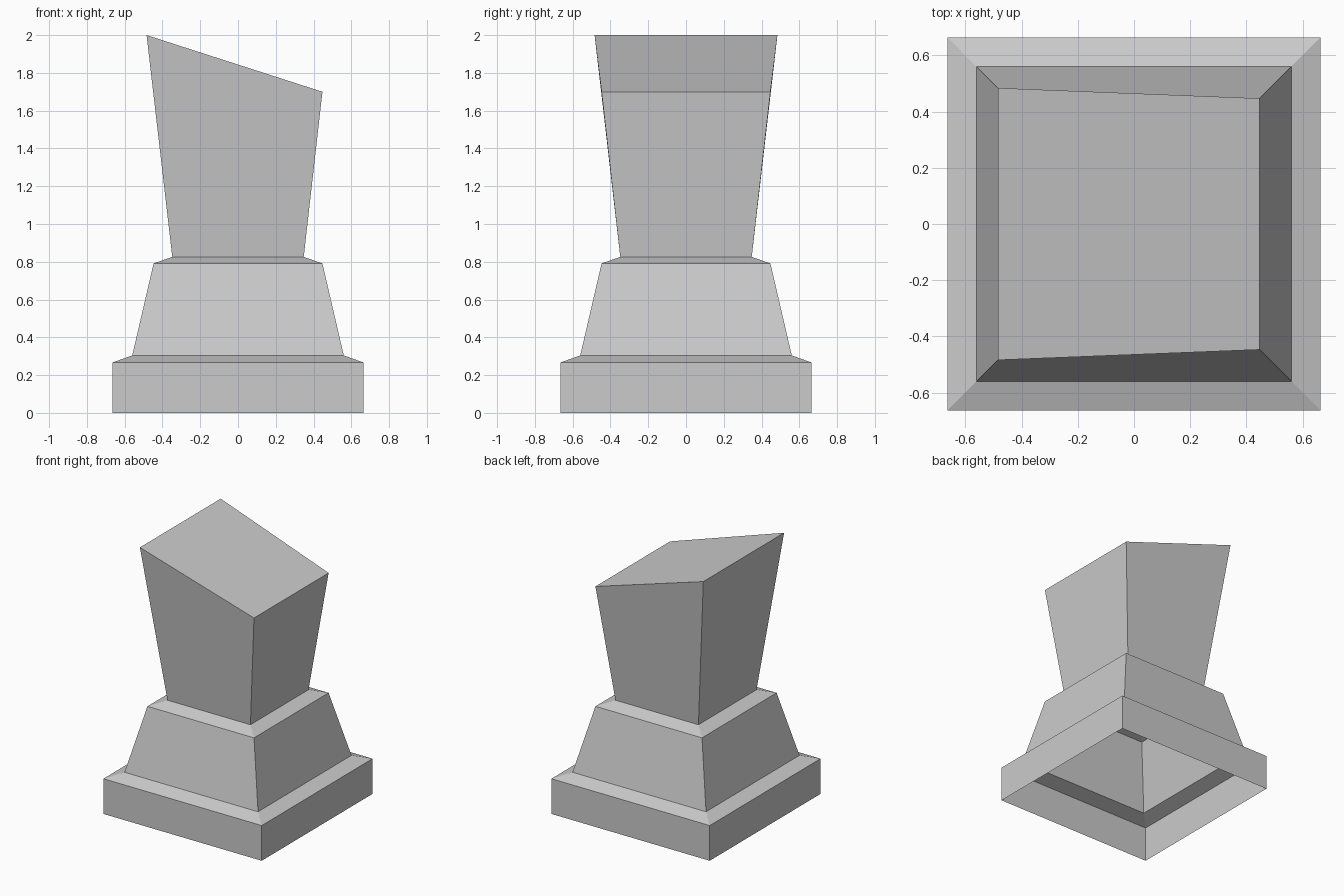
import bpy
import bmesh

default = bpy.data.objects.get("Cube")
if default:
    bpy.data.objects.remove(default, do_unlink=True)

# One plain stone grey
stone = bpy.data.materials.new("stone grey")
stone.use_nodes = True
grey = (0.6, 0.6, 0.6, 1)
stone.diffuse_color = grey
stone.node_tree.nodes["Principled BSDF"].inputs["Base Color"].default_value = grey


def ring(half, z):
    """Level square of the given half width."""
    return [(sx * half, sy * half, z)
            for sx, sy in ((-1, -1), (1, -1), (1, 1), (-1, 1))]


def shell(name, rings, cap=False):
    """Hollow four-sided shell through square rings, open underneath."""
    bm = bmesh.new()
    loops = [[bm.verts.new(p) for p in r] for r in rings]
    for low, high in zip(loops, loops[1:]):
        for i in range(4):
            j = (i + 1) % 4
            bm.faces.new((low[i], low[j], high[j], high[i]))
    if cap:
        bm.faces.new(loops[-1])
    mesh = bpy.data.meshes.new(name)
    bm.to_mesh(mesh)
    bm.free()
    mesh.materials.append(stone)
    obj = bpy.data.objects.new(name, mesh)
    bpy.context.collection.objects.link(obj)
    return obj


# Square plinth with its sloping ledge
shell("plinth", [ring(0.664, 0), ring(0.664, 0.267), ring(0.56, 0.304)])

# Tapered pedestal with its sloping ledge
shell("pedestal", [ring(0.56, 0.304), ring(0.447, 0.791), ring(0.348, 0.826)])

# Flared column, cut off at a slant that falls towards +x
high, low = ring(0.484, 2), ring(0.447, 1.7)
slant = [high[0], low[1], low[2], high[3]]
shell("column", [ring(0.348, 0.826), slant], cap=True)
